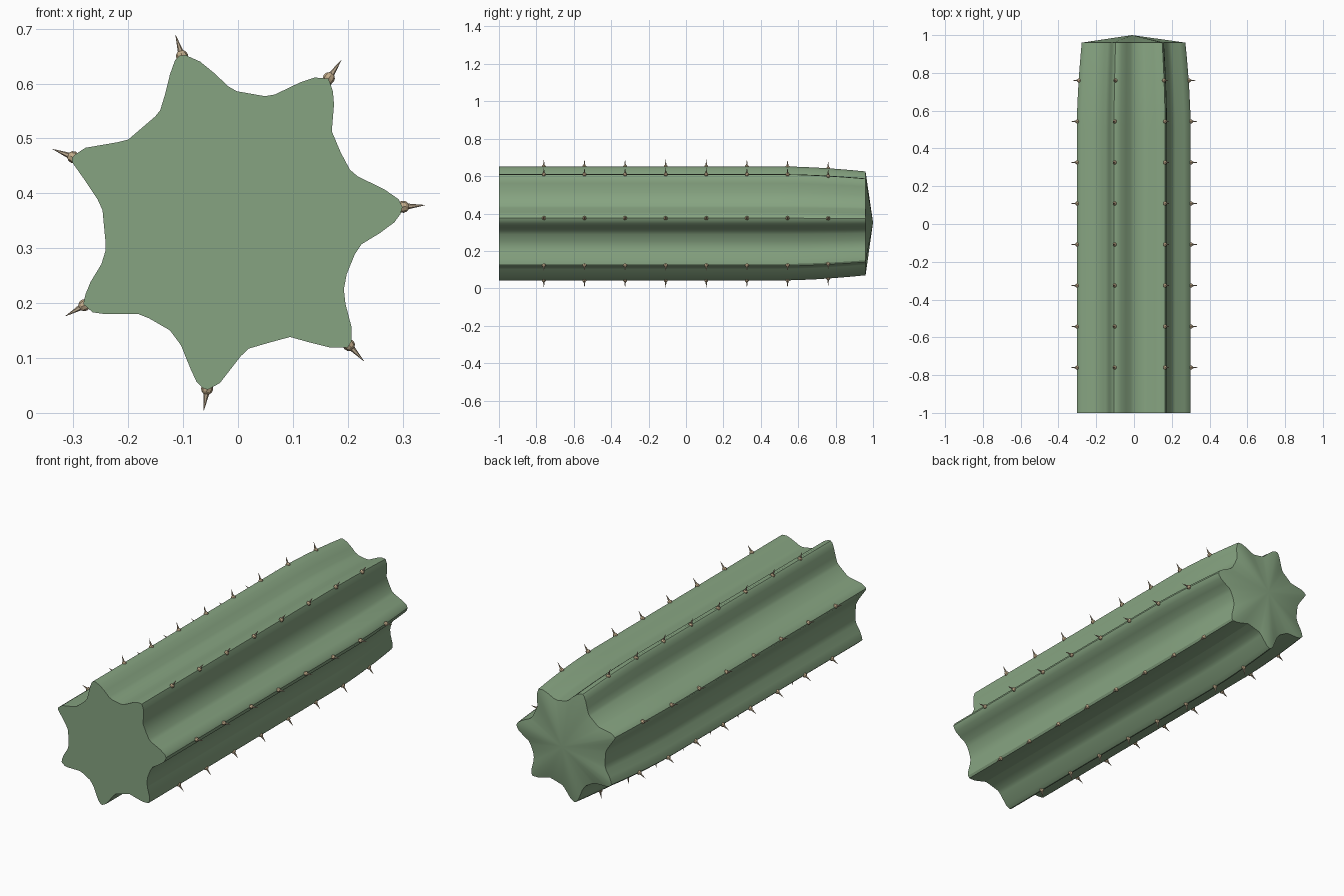
import bpy, bmesh, math
from mathutils import Matrix, Vector

if "Cube" in bpy.data.objects:
    bpy.data.objects.remove(bpy.data.objects["Cube"])

CX, CZ = -0.01, 0.352   # axis of the stem


def material(name, rgb):
    m = bpy.data.materials.new(name)
    m.diffuse_color = (*rgb, 1)
    m.use_nodes = True
    m.node_tree.nodes["Principled BSDF"].inputs["Base Color"].default_value = m.diffuse_color
    return m


def finish(bm, name, mat, angle):
    bmesh.ops.recalc_face_normals(bm, faces=bm.faces)
    me = bpy.data.meshes.new(name)
    bm.to_mesh(me)
    bm.free()
    ob = bpy.data.objects.new(name, me)
    bpy.context.collection.objects.link(ob)
    me.materials.append(mat)
    bpy.ops.object.select_all(action='DESELECT')
    ob.select_set(True)
    bpy.context.view_layer.objects.active = ob
    bpy.ops.object.shade_smooth_by_angle(angle=math.radians(angle))
    return ob


# Ribbed cross-section (x, z in thousandths), one rib per line
section = [
    (300, 375), (293, 389), (267, 407), (218, 431), (204, 443), (187, 475), (171, 513),
    (175, 562), (173, 586), (165, 609), (140, 611), (113, 602), (67, 580), (49, 577),
    (-2, 586), (-18, 595), (-42, 618), (-69, 640), (-96, 652), (-106, 651), (-115, 642),
    (-124, 617), (-133, 580), (-142, 551), (-151, 540), (-200, 498), (-220, 493),
    (-278, 483), (-295, 472), (-303, 464), (-302, 456), (-278, 422), (-256, 389),
    (-247, 369), (-242, 316), (-242, 294), (-249, 271), (-269, 238), (-278, 216), (-282, 198),
    (-265, 183), (-245, 180), (-182, 180), (-162, 172), (-124, 150), (-104, 123), (-87, 81),
    (-76, 57), (-64, 45), (-55, 42), (-33, 54), (5, 103), (20, 117), (58, 128), (95, 138),
    (131, 128), (167, 119), (200, 119), (207, 130), (207, 156), (196, 198), (193, 225),
    (198, 252), (213, 289), (225, 307), (258, 327), (285, 347), (296, 362)]


def taper(y):
    t = max(0.0, (y - 0.5) / 0.46)
    return 1 - 0.09 * t ** 1.7


# Stem: lofted rings, flat cut base, shallow pointed top
bm = bmesh.new()
rings = []
for y in (-1, 0.5, 0.6, 0.7, 0.8, 0.88, 0.96):
    s = taper(y)
    rings.append([bm.verts.new((CX + (x / 1000 - CX) * s, y, CZ + (z / 1000 - CZ) * s))
                  for x, z in section])
n = len(section)
for a, b in zip(rings, rings[1:]):
    for i in range(n):
        j = (i + 1) % n
        bm.faces.new((a[i], a[j], b[j], b[i]))
bm.faces.new(rings[0])
apex = bm.verts.new((CX, 1, CZ))
for i in range(n):
    bm.faces.new((rings[-1][i], rings[-1][(i + 1) % n], apex))
finish(bm, "cactus_stem", material("stem_green", (0.24, 0.37, 0.22)), 30)

# Rows of woolly buds and spines along the seven rib crests
buds, spines = bmesh.new(), bmesh.new()
for k in range(7):
    ang = math.radians(4.3 + k * 360 / 7)
    d = Vector((math.cos(ang), 0, math.sin(ang)))
    for i in range(8):
        y = -0.76 + i * 1.52 / 7
        p = Vector((CX, y, CZ)) + d * 0.312 * taper(y)
        rot = d.to_track_quat('Z', 'Y').to_matrix().to_4x4()
        bmesh.ops.create_uvsphere(buds, u_segments=8, v_segments=6, radius=0.011,
                                  matrix=Matrix.Translation(p) @ rot)
        bmesh.ops.create_cone(spines, cap_ends=True, segments=6, radius1=0.006,
                              radius2=0.0003, depth=0.036,
                              matrix=Matrix.Translation(p + d * 0.022) @ rot)
finish(buds, "spine_buds", material("bud_tan", (0.55, 0.42, 0.26)), 20)
finish(spines, "spines", material("spine_tan", (0.5, 0.4, 0.28)), 30)
